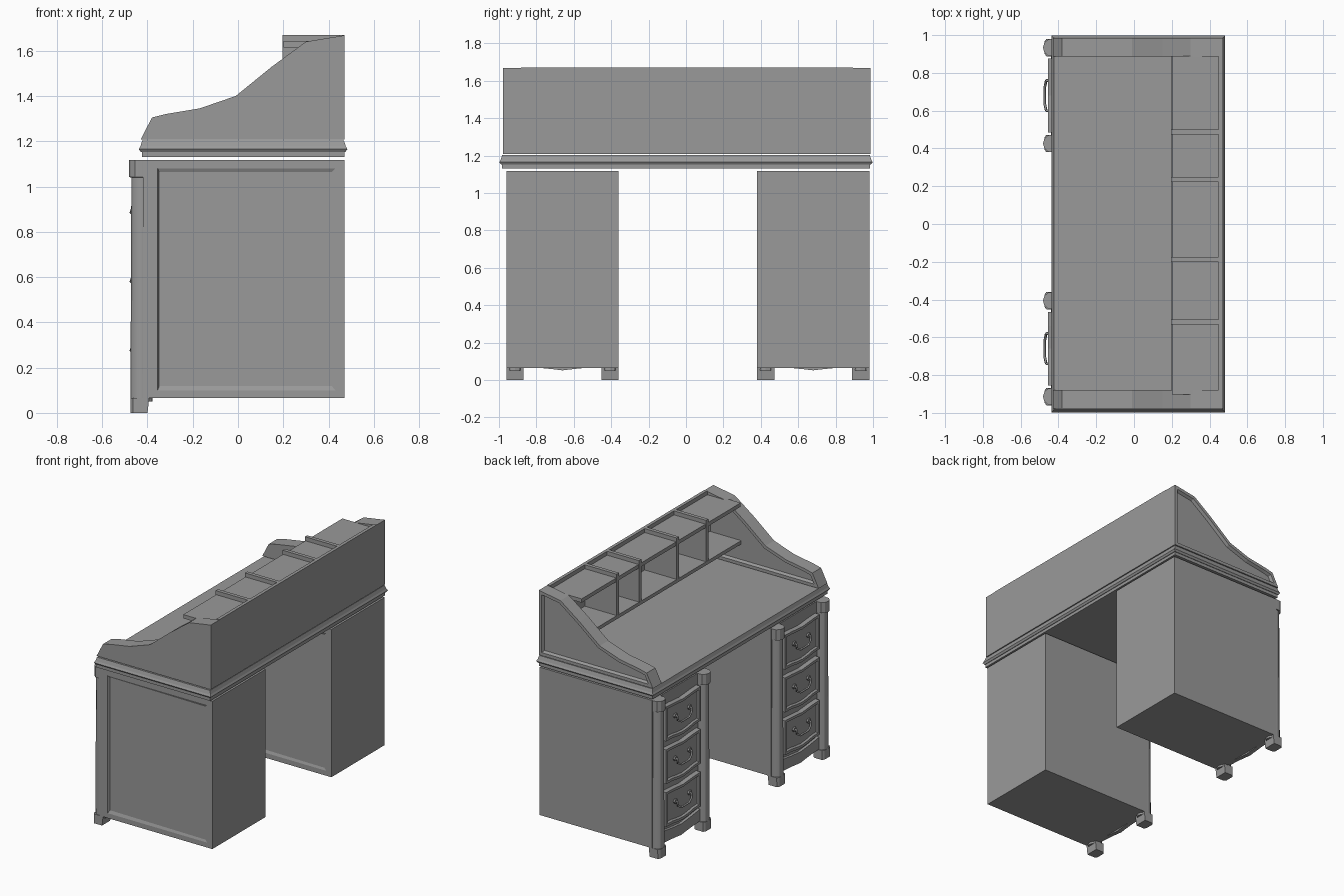
import bpy, bmesh
from mathutils import Vector

if "Cube" in bpy.data.objects:
    bpy.data.objects.remove(bpy.data.objects["Cube"])

# dark grey finish shared by every part
grey = bpy.data.materials.new("dark_grey")
grey.diffuse_color = (0.32, 0.32, 0.32, 1)
grey.use_nodes = True
grey.node_tree.nodes["Principled BSDF"].inputs["Base Color"].default_value = grey.diffuse_color


def finish(name, bm, smooth=False):
    bmesh.ops.recalc_face_normals(bm, faces=bm.faces[:])
    me = bpy.data.meshes.new(name)
    bm.to_mesh(me)
    bm.free()
    me.materials.append(grey)
    ob = bpy.data.objects.new(name, me)
    bpy.context.collection.objects.link(ob)
    if smooth:
        bpy.context.view_layer.objects.active = ob
        ob.select_set(True)
        bpy.ops.object.shade_smooth_by_angle()
        ob.select_set(False)
    return ob


def loft(name, rings, smooth=False):
    """Closed solid through equal-length rings of points."""
    bm = bmesh.new()
    vs = [[bm.verts.new(p) for p in r] for r in rings]
    n = len(vs[0])
    for a, b in zip(vs, vs[1:]):
        for i in range(n):
            bm.faces.new((a[i], a[(i + 1) % n], b[(i + 1) % n], b[i]))
    bm.faces.new(vs[0][::-1])
    bm.faces.new(vs[-1])
    return finish(name, bm, smooth)


def rect(x0, x1, y0, y1, z):
    return [(x0, y0, z), (x1, y0, z), (x1, y1, z), (x0, y1, z)]


def box(name, x0, x1, y0, y1, z0, z1):
    return loft(name, [rect(x0, x1, y0, y1, z0), rect(x0, x1, y0, y1, z1)])


def prism(name, pts, place, a, b, insets=()):
    """Extrude a 2D outline from a to b; inset the cap at b."""
    bm = bmesh.new()
    lo = [bm.verts.new(place(p, a)) for p in pts]
    hi = [bm.verts.new(place(p, b)) for p in pts]
    n = len(pts)
    for i in range(n):
        bm.faces.new((lo[i], lo[(i + 1) % n], hi[(i + 1) % n], hi[i]))
    bm.faces.new(lo[::-1])
    cap = bm.faces.new(hi)
    bmesh.ops.recalc_face_normals(bm, faces=bm.faces[:])
    for t, d in insets:
        bmesh.ops.inset_individual(bm, faces=[cap], thickness=t, depth=d, use_even_offset=True)
    return finish(name, bm)


along_x = lambda p, d: (d, p[0], p[1])
along_y = lambda p, d: (p[0], d, p[1])


def cabinet(cy, label):
    # box body with a sunken panel on its -y side that runs out towards the back
    y0, y1 = cy - 0.3, cy + 0.3
    ob = box(label + "_cabinet", -0.42, 0.47, y0, y1, 0.065, 1.118)
    bm = bmesh.new()
    bm.from_mesh(ob.data)
    bm.faces.ensure_lookup_table()
    side = min(bm.faces, key=lambda f: f.calc_center_median().y)
    for x0, x1, z0, z1, depth in ((-0.355, 0.43, 0.1, 1.08, 0), (-0.348, 0.415, 0.118, 1.065, 0.014)):
        bmesh.ops.inset_individual(bm, faces=[side], thickness=0.01)
        c = side.calc_center_median()
        for v in side.verts:
            back = v.co.x > c.x
            v.co = Vector((x1 if back else x0, y0 + (0 if back else depth), z1 if v.co.z > c.z else z0))
    bm.to_mesh(ob.data)
    bm.free()

    # corner columns with capital and block foot
    for s, side_name in ((-1, "a"), (1, "b")):
        y = cy + s * 0.254
        prof = [(0.05, 0.044), (1.04, 0.040), (1.042, 0.05), (1.118, 0.05)]
        bm = bmesh.new()
        rings = []
        for z, r in prof:
            c = bmesh.ops.create_circle(bm, segments=12, radius=r)["verts"]
            for v in c:
                v.co = Vector((v.co.x * 1.1 - 0.427, min(max(v.co.y, -0.046), 0.046) + y, z))
            rings.append(c)
        for a, b in zip(rings, rings[1:]):
            for i in range(12):
                bm.faces.new((a[i], a[(i + 1) % 12], b[(i + 1) % 12], b[i]))
        bm.faces.new(rings[0])
        bm.faces.new(rings[-1])
        finish(label + "_column_" + side_name, bm, True)
        loft(label + "_foot_" + side_name, [
            [(x, y - 0.046, z), (x2, y - 0.046, z), (x2, y + 0.046, z),
             (x, y + 0.046, z), (x - 0.011, y + 0.03, z), (x - 0.011, y - 0.03, z)]
            for x, x2, z in ((-0.464, -0.40, 0), (-0.463, -0.392, 0.066))])

    # scalloped apron under the drawers
    apron = [(-0.21, 0.155), (-0.21, 0.07), (-0.12, 0.065), (-0.05, 0.058), (0, 0.052),
             (0.05, 0.058), (0.12, 0.065), (0.21, 0.07), (0.21, 0.155), (0.1, 0.14), (0, 0.13), (-0.1, 0.14)]
    prism(label + "_apron", [(cy + a, z) for a, z in apron], along_x, -0.41, -0.44)

    # three drawers, each with a curved lower edge, sunken field and drop handle
    for i, z in enumerate((0.305, 0.61, 0.915)):
        out = [(-0.195, 0.125), (-0.195, -0.12), (-0.12, -0.123), (-0.06, -0.133), (0, -0.138), (0.06, -0.133),
               (0.12, -0.123), (0.195, -0.12), (0.195, 0.125), (0.12, 0.122), (0, 0.112), (-0.12, 0.122)]
        prism(f"{label}_drawer_{i}", [(cy + a, z + b) for a, b in out], along_x, -0.41, -0.455,
              [(0.018, 0.0), (0.008, -0.012)])
        cu = bpy.data.curves.new("handle", "CURVE")
        cu.dimensions = "3D"
        cu.bevel_depth = 0.007
        cu.bevel_resolution = 1
        cu.use_fill_caps = True
        path = [(-0.44, -0.08, 0.02), (-0.464, -0.08, 0.02), (-0.466, -0.075, -0.012), (-0.472, -0.045, -0.03)]
        path += [(x, -y, h) for x, y, h in path[::-1]]
        sp = cu.splines.new("POLY")
        sp.points.add(len(path) - 1)
        for p, (x, y, h) in zip(sp.points, path):
            p.co = (x, cy + y, z + h, 1)
        cu.materials.append(grey)
        ob = bpy.data.objects.new(f"{label}_handle_{i}", cu)
        bpy.context.collection.objects.link(ob)
        bpy.context.view_layer.objects.active = ob
        ob.select_set(True)
        bpy.ops.object.convert(target="MESH")
        ob.select_set(False)
        for s in (-1, 1):
            rose = [(-0.018, 0), (-0.01, -0.014), (0.01, -0.014), (0.018, 0), (0.01, 0.014), (-0.01, 0.014)]
            prism(f"{label}_handle_plate_{i}", [(cy + s * 0.08 + a, z + 0.02 + b) for a, b in rose],
                  along_x, -0.44, -0.455)


cabinet(-0.66, "near")
cabinet(0.68, "far")

# moulded desktop
loft("desktop", [rect(-0.425 - e, 0.47 + e, -0.985 - e, 0.985 + e, z) for z, e in
                 ((1.13, 0), (1.152, 0), (1.152, 0.004), (1.165, 0.013), (1.178, 0.006), (1.203, -0.002))])

# swooping side panels with a sunken field on the +y face
swoop = [(-0.43, 1.208), (0.47, 1.208), (0.47, 1.668), (0.30, 1.64), (0.15, 1.53), (-0.01, 1.40),
         (-0.17, 1.345), (-0.32, 1.32), (-0.38, 1.305)]
for name, y0 in (("near_side_panel", -0.978), ("far_side_panel", 0.888)):
    prism(name, swoop, along_y, y0, y0 + 0.098, [(0.022, 0.0), (0.01, -0.02)])

# back board and pigeonhole rack, let into the side panels
box("back_board", 0.448, 0.471, -0.882, 0.892, 1.208, 1.67)
box("rack_shelf", 0.195, 0.45, -0.902, 0.89, 1.35, 1.375)
box("rack_top", 0.2, 0.45, -0.902, 0.89, 1.615, 1.642)
for y in (-0.518, -0.188, 0.235, 0.487):
    box("rack_divider", 0.196, 0.45, y - 0.013, y + 0.013, 1.36, 1.67)
